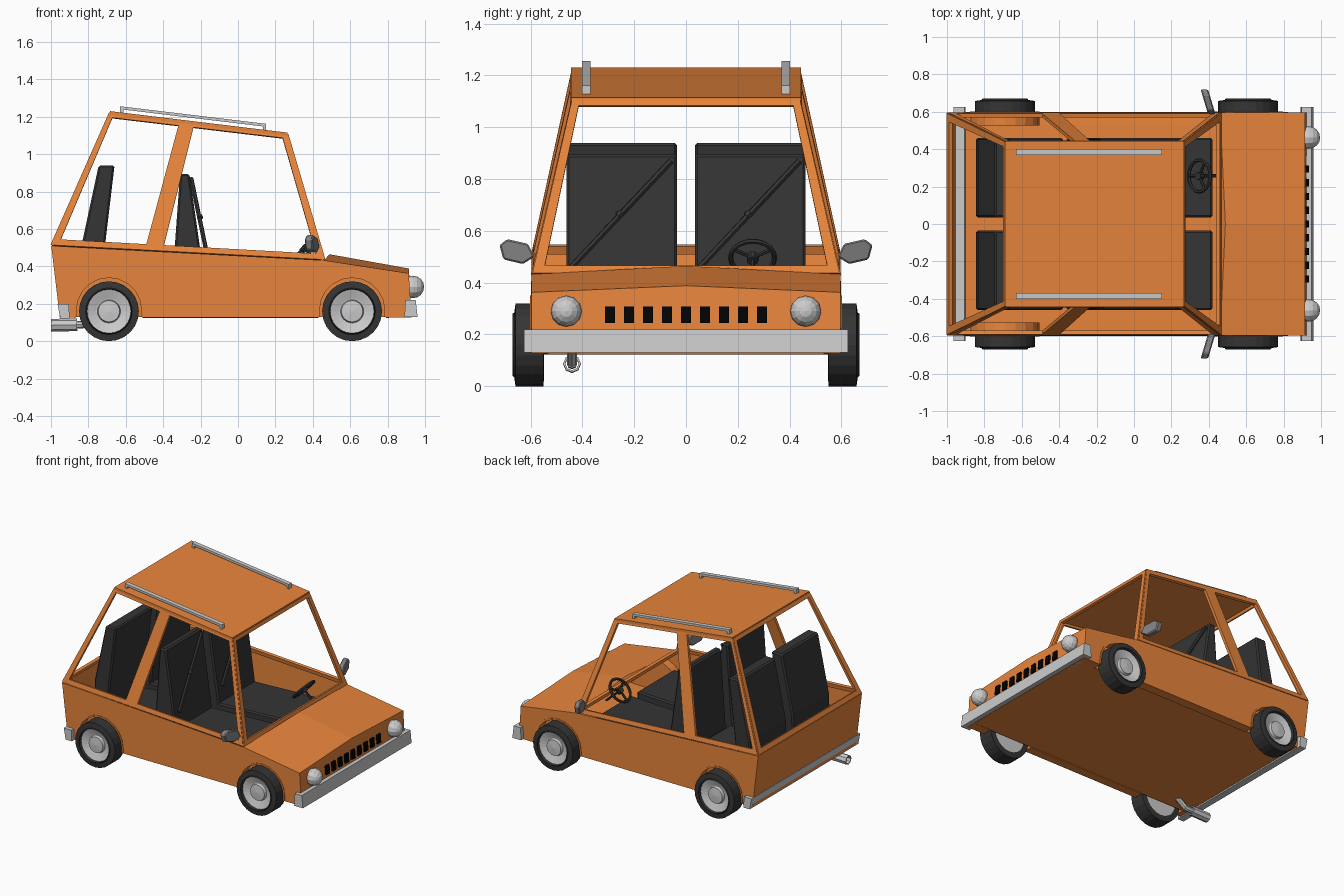
import bpy, bmesh, math
from mathutils import Vector, Matrix

if "Cube" in bpy.data.objects:
    bpy.data.objects.remove(bpy.data.objects["Cube"])

def material(name, c):
    m = bpy.data.materials.new(name)
    m.diffuse_color = (*c, 1)
    m.use_nodes = True
    m.node_tree.nodes["Principled BSDF"].inputs["Base Color"].default_value = m.diffuse_color
    return m

ORANGE = material("orange_paint", (0.81, 0.235, 0.045))
DARK = material("dark_rubber", (0.035, 0.035, 0.035))
BLACK = material("black", (0.001, 0.001, 0.001))
MID = material("mid_grey", (0.22, 0.22, 0.22))

def make(name, verts, faces, mat=None, solid=0, bevel=0):
    me = bpy.data.meshes.new(name)
    me.from_pydata([tuple(v) for v in verts], [], faces)
    bm = bmesh.new()
    bm.from_mesh(me)
    bmesh.ops.remove_doubles(bm, verts=bm.verts, dist=1e-4)
    bmesh.ops.recalc_face_normals(bm, faces=bm.faces)
    bm.to_mesh(me)
    bm.free()
    ob = bpy.data.objects.new(name, me)
    bpy.context.collection.objects.link(ob)
    if mat:
        me.materials.append(mat)
    if solid:
        s = ob.modifiers.new("thickness", 'SOLIDIFY')
        s.thickness, s.offset = solid, 0
    if bevel:
        b = ob.modifiers.new("bevel", 'BEVEL')
        b.width, b.segments = bevel, 1
    return ob

def prism(name, profile, y0, y1, mat=None, bevel=0):
    """Extrude an x,z profile along y."""
    n = len(profile)
    v = [(x, y, z) for y in (y0, y1) for x, z in profile]
    f = [list(range(n)), list(range(n, 2 * n))]
    f += [[i, (i + 1) % n, n + (i + 1) % n, n + i] for i in range(n)]
    return make(name, v, f, mat, bevel=bevel)

def lathe(name, profile, cx, cz, side, mat=None, n=24):
    """Spin (radius, y) points about an axis along y."""
    v = [(cx + r * math.cos(math.tau * i / n), side * y, cz + r * math.sin(math.tau * i / n))
         for r, y in profile for i in range(n)]
    f = [[k * n + i, k * n + (i + 1) % n, (k + 1) * n + (i + 1) % n, (k + 1) * n + i]
         for k in range(len(profile) - 1) for i in range(n)]
    return make(name, v, f, mat)

def rod(name, a, b, r, mat=None, n=8, capped=True, solid=0):
    a, b = Vector(a), Vector(b)
    q = (b - a).to_track_quat('Z', 'Y')
    ring = [q @ Vector((r * math.cos(math.tau * i / n), r * math.sin(math.tau * i / n), 0)) for i in range(n)]
    f = [[i, (i + 1) % n, n + (i + 1) % n, n + i] for i in range(n)]
    if capped:
        f += [list(range(n)), list(range(n, 2 * n))]
    return make(name, [p + c for c in (a, b) for p in ring], f, mat, solid)

def panel(name, quad, us, vs, holes):
    """Frame with window openings; us holds (bottom, top) fractions."""
    a, b, c, d = map(Vector, quad)
    nu = len(us)
    verts = []
    for t in vs:
        for u0, u1 in us:
            u = u0 + (u1 - u0) * t
            verts.append(a.lerp(b, u).lerp(d.lerp(c, u), t))
    faces = [[j * nu + i, j * nu + i + 1, (j + 1) * nu + i + 1, (j + 1) * nu + i]
             for j in range(len(vs) - 1) for i in range(nu - 1) if (i, j) not in holes]
    return make(name, verts, faces, ORANGE, solid=0.02)

# lower body shell with wheel arches
WX, R, ZB, W, WI = (-0.69, 0.61), 0.18, 0.13, 0.593, 0.53
def arch(cx):
    return [(cx - R * math.cos(math.pi * i / 10), 0.165 + R * math.sin(math.pi * i / 10)) for i in range(11)]
outline = [(-0.95, ZB)]
for cx in WX:
    outline += [(cx - R, ZB)] + arch(cx) + [(cx + R, ZB)]
outline += [(0.925, ZB), (0.91, 0.36), (0.46, 0.43), (-0.995, 0.51)]
V, F = [], []
def face(pts):
    F.append(list(range(len(V), len(V) + len(pts))))
    V.extend(pts)
for s in (-1, 1):
    face([(x, s * W, z) for x, z in outline])
    for x0, x1 in ((-0.95, WX[0] - R), (WX[0] + R, WX[1] - R), (WX[1] + R, 0.925)):
        face([(x0, s * WI, ZB), (x1, s * WI, ZB), (x1, s * W, ZB), (x0, s * W, ZB)])
    face([(0.46, s * W, 0.43), (0.49, 0, 0.46), (0.91, 0, 0.385), (0.91, s * W, 0.36)])
face([(-0.95, -WI, ZB), (0.925, -WI, ZB), (0.925, WI, ZB), (-0.95, WI, ZB)])
face([(-0.95, -W, ZB), (-0.95, W, ZB), (-0.995, W, 0.51), (-0.995, -W, 0.51)])
face([(0.925, -W, ZB), (0.925, W, ZB), (0.91, W, 0.36), (0.91, 0, 0.385), (0.91, -W, 0.36)])
face([(0.46, -W, 0.43), (0.49, 0, 0.46), (0.46, W, 0.43)])
make("body", V, F, ORANGE, solid=0.01)

# wheel wells, flares, tyres and rims
for cx in WX:
    for s in (-1, 1):
        pts = [(cx - R, ZB)] + arch(cx) + [(cx + R, ZB)]
        n = len(pts)
        make("wheel_well", [(x, y * s, z) for y in (WI, 0.602) for x, z in pts],
             [list(range(n))] + [[i, i + 1, n + i + 1, n + i] for i in range(n - 1)], ORANGE, solid=0.012)
        lathe("tyre", [(0.12, 0.548), (0.16, 0.55), (0.16, 0.658), (0.125, 0.663), (0.12, 0.67), (0.117, 0.65)],
              cx, 0.16, s, DARK)
        lathe("rim", [(0, 0.548), (0.12, 0.548), (0.119, 0.648), (0.068, 0.63),
                      (0.062, 0.63), (0.057, 0.65), (0, 0.655)], cx, 0.16, s)

# cabin frames and roof
RB, RT, FB, FT, TY = (-0.993, 0.512), (-0.68, 1.22), (0.458, 0.434), (0.26, 1.105), 0.44
VS = [0, 0.045, 0.965, 1]
for s in (-1, 1):
    y, t = s * (W - 0.006), s * (TY - 0.008)
    panel("side_frame", [(RB[0], y, RB[1]), (FB[0], y, FB[1]), (FT[0], t, FT[1]), (RT[0], t, RT[1])],
          [(0, 0), (0.022, 0.02), (0.34, 0.39), (0.405, 0.475), (0.978, 0.97), (1, 1)], VS, {(1, 1), (3, 1)})
for nm, b, t in (("rear_frame", RB, RT), ("windscreen_frame", FB, FT)):
    panel(nm, [(b[0], -W, b[1]), (b[0], W, b[1]), (t[0], TY, t[1]), (t[0], -TY, t[1])],
          [(0, 0), (0.035, 0.035), (0.965, 0.965), (1, 1)], VS, {(1, 1)})
prism("roof", [(-0.685, 1.23), (0.265, 1.115), (0.265, 1.095), (-0.685, 1.21)], -TY - 0.004, TY + 0.004, ORANGE)

# roof rails
for s in (-1, 1):
    prism("roof_rail", [(-0.63, 1.222), (-0.63, 1.256), (0.15, 1.162), (0.15, 1.127),
                        (0.135, 1.129), (0.135, 1.148), (-0.612, 1.238), (-0.612, 1.22)],
          s * 0.385 - 0.016, s * 0.385 + 0.016)

# bumpers
prism("front_bumper", [(0.89, 0.13), (0.96, 0.13), (0.95, 0.22), (0.895, 0.22)], -0.625, 0.625)
prism("rear_bumper", [(-0.95, 0.12), (-0.90, 0.12), (-0.905, 0.20), (-0.965, 0.20)], -0.625, 0.625)

# headlights
for s in (-1, 1):
    bpy.ops.mesh.primitive_uv_sphere_add(segments=12, ring_count=8, radius=0.06, location=(0.935, s * 0.462, 0.29),
                                         rotation=(0, math.pi / 2, 0))
    bpy.context.object.name = "headlight"

# grille slots
for i in range(9):
    y = -0.294 + i * 0.0735
    prism("grille_slot", [(0.90, 0.245), (0.935, 0.245), (0.93, 0.308), (0.90, 0.308)], y - 0.019, y + 0.019, BLACK)

# door mirrors
for s in (-1, 1):
    o = [(0.585, 0.50), (0.61, 0.55), (0.69, 0.568), (0.72, 0.545), (0.705, 0.49), (0.63, 0.472)]
    v = [(0.435 + dx - (y - 0.59) * 0.3, s * y, z) for dx in (-0.04, 0) for y, z in o]
    make("mirror", v, [list(range(6)), list(range(6, 12))] +
         [[i, (i + 1) % 6, 6 + (i + 1) % 6, 6 + i] for i in range(6)], MID, bevel=0.006)

# seats and belts
for s in (-1, 1):
    y0, y1 = s * 0.248 - 0.213, s * 0.248 + 0.213
    prism("front_seat_back", [(-0.36, 0.2), (-0.31, 0.895), (-0.26, 0.895), (-0.16, 0.2)], y0, y1, DARK, 0.01)
    prism("front_seat_cushion", [(-0.36, 0.18), (-0.36, 0.33), (0.42, 0.36), (0.42, 0.2)], y0, y1, DARK, 0.01)
    prism("rear_seat_back", [(-0.845, 0.2), (-0.835, 0.52), (-0.745, 0.94), (-0.66, 0.94), (-0.71, 0.52), (-0.74, 0.2)],
          y0, y1, DARK, 0.01)
    prism("rear_seat_cushion", [(-0.84, 0.18), (-0.84, 0.33), (-0.38, 0.36), (-0.38, 0.2)], y0, y1, DARK, 0.01)
    c = s * 0.248
    rod("seat_belt", (-0.165, c - 0.195, 0.46), (-0.25, c + 0.19, 0.87), 0.012, DARK, 6)
    rod("belt_buckle", (-0.203, c - 0.015, 0.657), (-0.205, c + 0.0, 0.67), 0.016, DARK, 6)

# steering wheel with spokes and column
hub = Vector((0.35, 0.257, 0.497))
axis = Vector((-0.74, 0, 0.67)).normalized()
rot = axis.to_track_quat('Z', 'Y')
bpy.ops.mesh.primitive_torus_add(major_radius=0.085, minor_radius=0.01, major_segments=20, minor_segments=6,
                                 location=hub, rotation=rot.to_euler())
bpy.context.object.name = "steering_wheel"
bpy.context.object.data.materials.append(DARK)
down = Vector((-0.67, 0, -0.74))
for k in range(3):
    d = Matrix.Rotation(k * math.tau / 3, 3, axis) @ down
    rod("steering_spoke", hub, hub + d * 0.083, 0.008, DARK, 6)
rod("steering_hub", hub + axis * 0.012, hub - axis * 0.02, 0.022, DARK, 10)
rod("steering_column", hub, hub - axis * 0.15, 0.009, DARK, 6)

# exhaust
rod("exhaust_tip", (-1.0, -0.44, 0.085), (-0.86, -0.44, 0.088), 0.03, n=8, capped=False, solid=0.008)
rod("exhaust_pipe", (-0.92, -0.44, 0.086), (-0.80, -0.44, 0.09), 0.02)
rod("exhaust_bend", (-0.82, -0.44, 0.085), (-0.74, -0.44, 0.14), 0.02)
